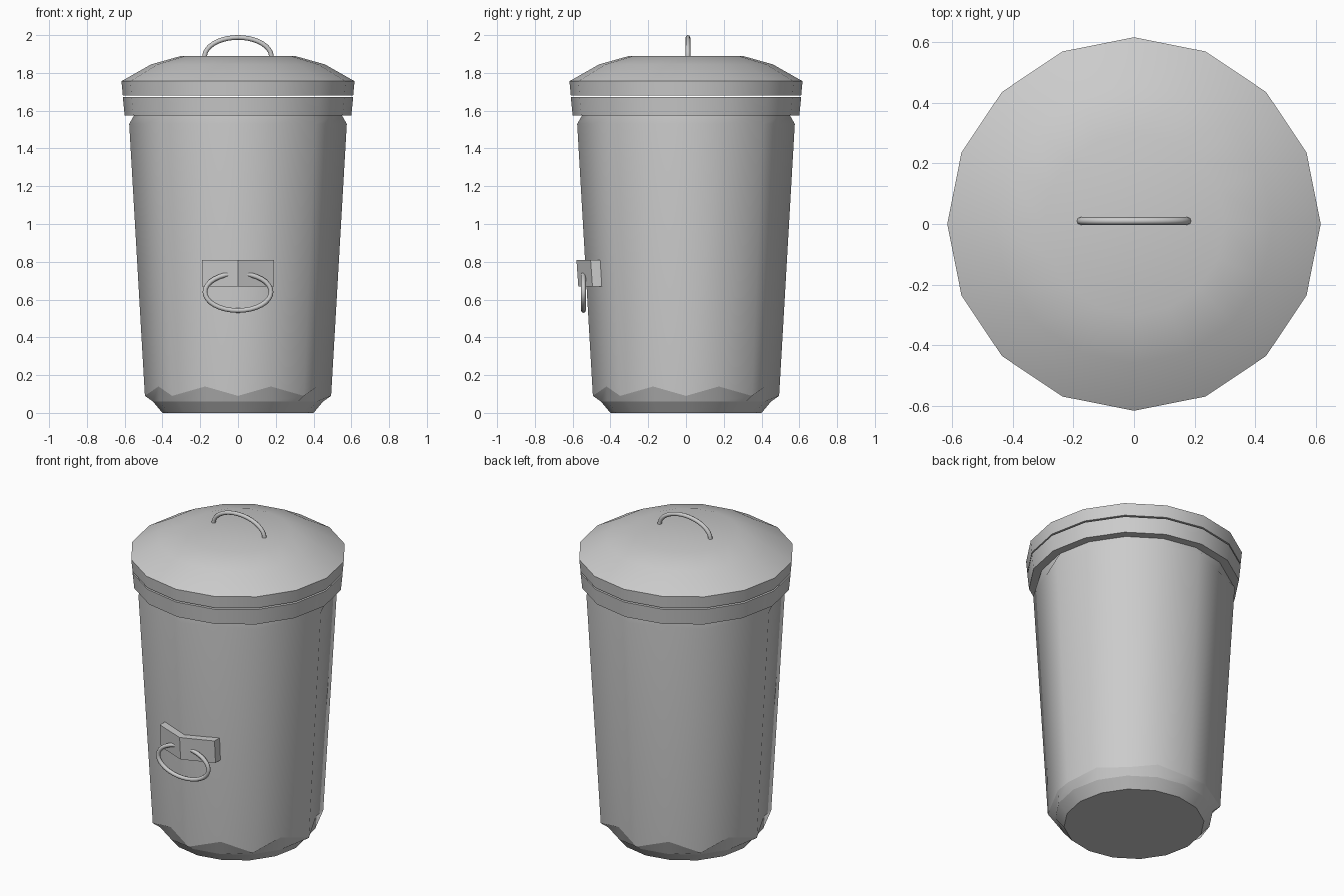
import bpy, bmesh
from math import sin, cos, pi, radians

if "Cube" in bpy.data.objects:
    bpy.data.objects.remove(bpy.data.objects["Cube"])

SIDES = 16
OCT = cos(pi / 8)      # flattens every second vertex so the wall is octagonal


def finish(name, bm, angle):
    bmesh.ops.recalc_face_normals(bm, faces=bm.faces)
    mesh = bpy.data.meshes.new(name)
    bm.to_mesh(mesh)
    bm.free()
    ob = bpy.data.objects.new(name, mesh)
    bpy.context.collection.objects.link(ob)
    bpy.ops.object.select_all(action='DESELECT')
    bpy.context.view_layer.objects.active = ob
    ob.select_set(True)
    bpy.ops.object.shade_smooth_by_angle(angle=radians(angle))
    return ob


def lathe(name, profile, angle):
    """Profile rows: radius, z, radius factor and extra z on every second vertex."""
    bm = bmesh.new()
    rings = []
    for r, z, f, zig in profile:
        ring = []
        for k in range(SIDES):
            t, q = 2 * pi * k / SIDES, (r * f if k % 2 else r)
            ring.append(bm.verts.new((q * cos(t), q * sin(t), z + zig * (k % 2))))
        rings.append(ring)
    for a, b in zip(rings, rings[1:]):
        for k in range(SIDES):
            n = (k + 1) % SIDES
            bm.faces.new((a[k], a[n], b[n], b[k]))
    bm.faces.new(rings[0])
    bm.faces.new(rings[-1])
    return finish(name, bm, angle)


def loop_handle(name, centre, rx, rz, start, end, count, closed):
    """Elliptical wire in the xz plane, swept as a round tube."""
    curve = bpy.data.curves.new(name, 'CURVE')
    curve.dimensions = '3D'
    curve.bevel_depth = 0.0125
    curve.bevel_resolution = 2
    curve.use_fill_caps = not closed
    sp = curve.splines.new('POLY')
    sp.points.add(count - 1)
    steps = count if closed else count - 1
    for i, p in enumerate(sp.points):
        t = start + (end - start) * i / steps
        p.co = (centre[0] + rx * cos(t), centre[1], centre[2] + rz * sin(t), 1)
    sp.use_cyclic_u = closed
    sp.use_smooth = True
    ob = bpy.data.objects.new(name, curve)
    bpy.context.collection.objects.link(ob)
    return ob


# Tapered octagonal body on a round foot, with rolled rim and hollow inside
body = lathe("bin_body", [
    (0.40, 0.0, 1, 0), (0.45, 0.06, 1, 0), (0.493, 0.09, OCT, 0.05),
    (0.576, 1.53, OCT, 0.0), (0.55, 1.575, 1, 0),
    (0.60, 1.575, 1, 0), (0.61, 1.672, 1, 0), (0.57, 1.672, 1, 0),
    (0.50, 1.50, 1, 0), (0.40, 0.10, 1, 0)], 50)

# Crisp creases around the foot
verts = body.data.vertices
for e in body.data.edges:
    a, b = (verts[i].co for i in e.vertices)
    if max(a.z, b.z) < 0.2 and abs(a.z - b.z) < 0.055 and abs(a.xy.angle_signed(b.xy)) > 0.1:
        e.use_edge_sharp = True

# Domed lid, floating just above the rim
lathe("lid", [
    (0.61, 1.681, 1, 0), (0.617, 1.756, 1, 0),
    (0.46, 1.845, 1, 0), (0.30, 1.89, 1, 0)], 30)

# Wire handle on the lid
loop_handle("lid_handle", (0, 0.01, 1.885), 0.177, 0.1025, -0.1, pi + 0.1, 21, False)

# Bent bracket wrapped around the front corner of the body
bm = bmesh.new()
plan = [(-0.19, -0.44), (-0.19, -0.505), (0, -0.58), (0.19, -0.505), (0.19, -0.44), (0, -0.515)]
top = [bm.verts.new((x, y, 0.81)) for x, y in plan]
bottom = [bm.verts.new((x, y + 0.01, 0.668)) for x, y in plan]
bm.faces.new(top)
bm.faces.new(bottom)
for i in range(len(plan)):
    j = (i + 1) % len(plan)
    bm.faces.new((top[i], top[j], bottom[j], bottom[i]))
finish("front_bracket", bm, 15)

# Wire ring hanging through the bracket
loop_handle("front_ring", (0, -0.543, 0.64), 0.175, 0.098, 0, 2 * pi, 32, True)
